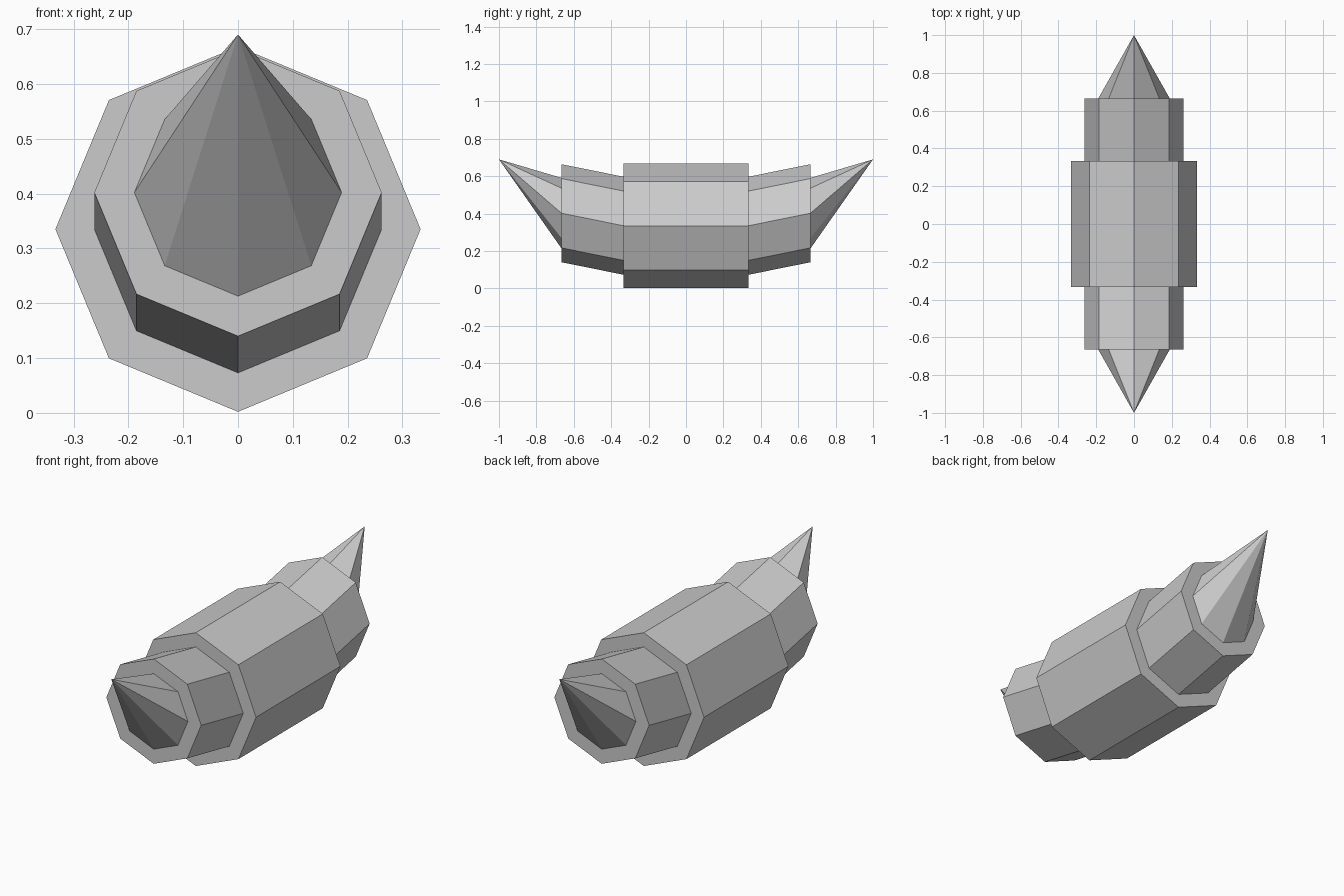
import bpy, bmesh, math

cube = bpy.data.objects.get("Cube")
if cube:
    bpy.data.objects.remove(cube, do_unlink=True)

# Single plain grey material
grey = bpy.data.materials.new("plain_grey")
grey.use_nodes = True
COLOUR = (0.6, 0.6, 0.6, 1.0)
grey.diffuse_color = COLOUR
grey.node_tree.nodes["Principled BSDF"].inputs["Base Color"].default_value = COLOUR

SIDES = 8
R_CORE, R_COLLAR, R_SPIKE = 0.333, 0.262, 0.189   # octagon radii
Z_CORE, Z_COLLAR, Z_TIP = 0.335, 0.402, 0.69      # ring centre heights
Y_CORE, Y_COLLAR, Y_TIP = 0.333, 0.665, 1.0       # distances along the length


def loft(name, rings):
    """Skin octagonal rings (y, radius, centre z), listed from front to back."""
    bm = bmesh.new()
    loops = []
    for y, r, cz in rings:
        angles = [math.tau * i / SIDES for i in range(SIDES)]
        loops.append([bm.verts.new((r * math.cos(a), y, cz + r * math.sin(a)))
                      for a in angles])
    for p, q in zip(loops, loops[1:]):
        for i in range(SIDES):
            j = (i + 1) % SIDES
            bm.faces.new((p[i], q[i], q[j], p[j]))
    # Collapse zero-radius rings to a point
    bmesh.ops.remove_doubles(bm, verts=bm.verts[:], dist=1e-5)
    mesh = bpy.data.meshes.new(name)
    bm.to_mesh(mesh)
    bm.free()
    mesh.materials.append(grey)
    obj = bpy.data.objects.new(name, mesh)
    bpy.context.collection.objects.link(obj)
    return obj


# Central barrel with stepped shoulders
loft("core", [(-Y_CORE, R_COLLAR, Z_CORE), (-Y_CORE, R_CORE, Z_CORE),
              (Y_CORE, R_CORE, Z_CORE), (Y_CORE, R_COLLAR, Z_CORE)])

# Upward-slanting collars and swept spikes, the same at both ends
collar = [(-Y_COLLAR, R_SPIKE, Z_COLLAR), (-Y_COLLAR, R_COLLAR, Z_COLLAR),
          (-Y_CORE, R_COLLAR, Z_CORE)]
spike = [(-Y_TIP, 0.0, Z_TIP), (-Y_COLLAR, R_SPIKE, Z_COLLAR)]
for part, rings in (("collar", collar), ("spike", spike)):
    loft("front_" + part, rings)
    loft("back_" + part, [(-y, r, cz) for y, r, cz in reversed(rings)])
